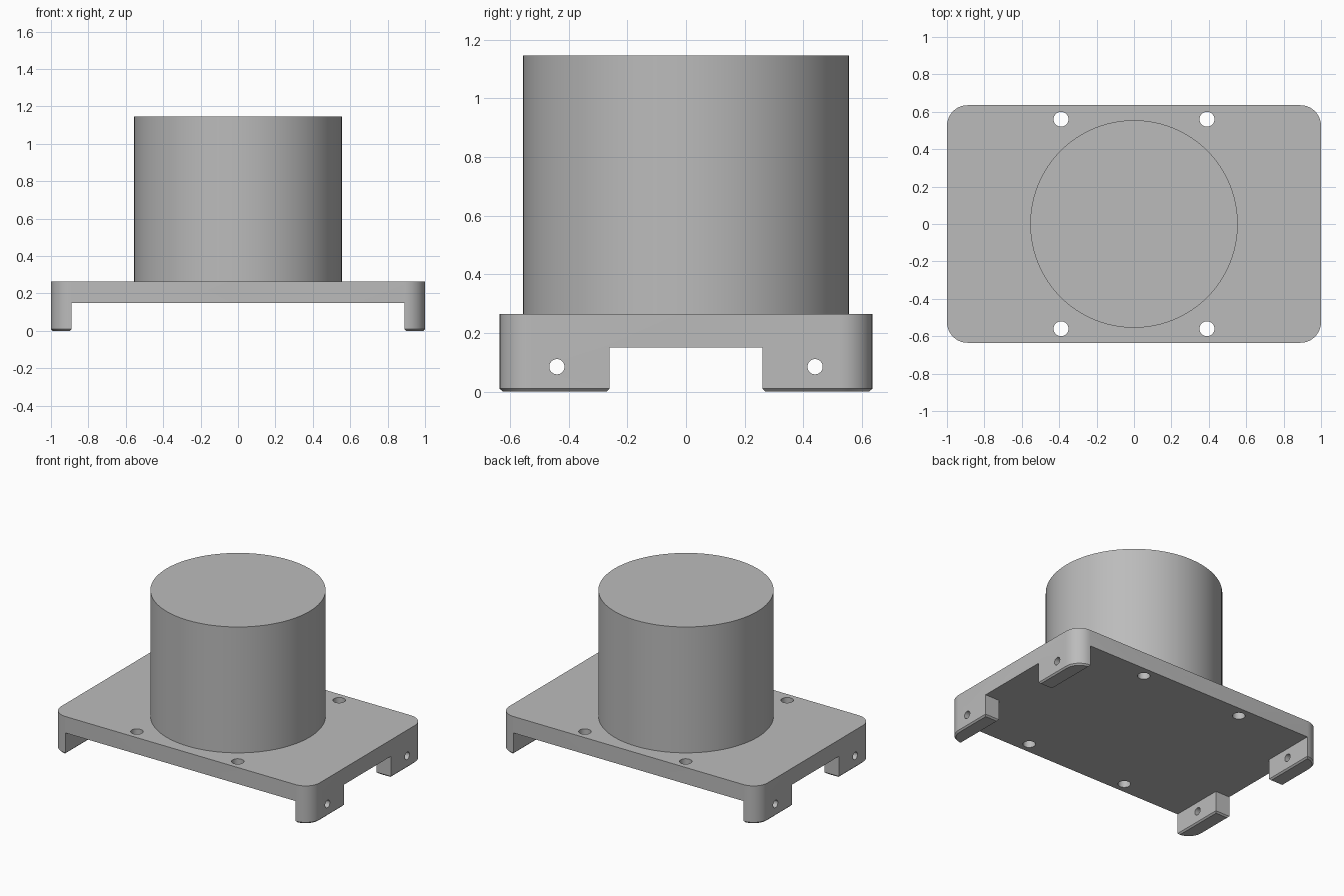
import bpy, bmesh, math
from mathutils import Matrix

if "Cube" in bpy.data.objects:
    bpy.data.objects.remove(bpy.data.objects["Cube"], do_unlink=True)

HALF_X, HALF_Y, TOP, UNDER = 1.0, 0.635, 0.265, 0.15
CORNER, LEG_X, LEG_Y, CHAMFER = 0.11, 0.89, 0.26, 0.01

grey = bpy.data.materials.new("mid grey")
grey.use_nodes = True
grey.diffuse_color = (0.5, 0.5, 0.5, 1)
grey.node_tree.nodes["Principled BSDF"].inputs["Base Color"].default_value = (0.5, 0.5, 0.5, 1)


def add_object(name, bm):
    mesh = bpy.data.meshes.new(name)
    bmesh.ops.recalc_face_normals(bm, faces=bm.faces[:])
    bm.to_mesh(mesh)
    bm.free()
    obj = bpy.data.objects.new(name, mesh)
    bpy.context.collection.objects.link(obj)
    mesh.materials.append(grey)
    return obj


def box(name, size, centre):
    bm = bmesh.new()
    bmesh.ops.create_cube(bm, size=1, matrix=Matrix.Translation(centre) @ Matrix.Diagonal((*size, 1)))
    return add_object(name, bm)


def cylinder(name, radius, depth, centre, axis="Z", sides=32):
    turn = Matrix.Rotation(math.pi / 2, 4, "Y") if axis == "X" else Matrix()
    bm = bmesh.new()
    bmesh.ops.create_cone(bm, cap_ends=True, segments=sides, radius1=radius, radius2=radius,
                          depth=depth, matrix=Matrix.Translation(centre) @ turn)
    return add_object(name, bm)


def cut(obj, cutters):
    """Subtract the cutters, bake the result and remove them."""
    for cutter in cutters:
        mod = obj.modifiers.new("cut", "BOOLEAN")
        mod.operation, mod.solver, mod.object = "DIFFERENCE", "EXACT", cutter
    bpy.context.view_layer.update()
    evaluated = obj.evaluated_get(bpy.context.evaluated_depsgraph_get())
    result = bpy.data.meshes.new_from_object(evaluated)
    obj.modifiers.clear()
    obj.data = result
    for cutter in cutters:
        bpy.data.objects.remove(cutter, do_unlink=True)


def smooth(obj):
    bpy.ops.object.select_all(action="DESELECT")
    obj.select_set(True)
    bpy.context.view_layer.objects.active = obj
    bpy.ops.object.shade_smooth_by_angle(angle=math.radians(30))


# Base block with rounded corners
bm = bmesh.new()
ring = []
for quarter, (sx, sy) in enumerate([(1, 1), (-1, 1), (-1, -1), (1, -1)]):
    for step in range(11):
        a = (quarter + step / 10) * math.pi / 2
        ring.append(bm.verts.new((sx * (HALF_X - CORNER) + CORNER * math.cos(a),
                                  sy * (HALF_Y - CORNER) + CORNER * math.sin(a), 0)))
outline = bm.faces.new(ring)
extruded = bmesh.ops.extrude_face_region(bm, geom=[outline])["geom"]
bmesh.ops.translate(bm, verts=[v for v in extruded if isinstance(v, bmesh.types.BMVert)], vec=(0, 0, TOP))
base = add_object("base_plate_with_legs", bm)

# Clear the underside, leaving four corner legs
cut(base, [box("clear_length", (2 * LEG_X, 3, 2 * UNDER), (0, 0, 0)),
           box("clear_width", (3, 2 * LEG_Y, 2 * UNDER), (0, 0, 0))])

# Chamfer the feet
bm = bmesh.new()
bm.from_mesh(base.data)
bmesh.ops.remove_doubles(bm, verts=bm.verts[:], dist=0.0001)
feet = [e for e in bm.edges if all(abs(v.co.z) < 0.001 for v in e.verts)
        and any(abs(f.normal.z) < 0.5 for f in e.link_faces)]
bmesh.ops.bevel(bm, geom=feet, offset=CHAMFER, segments=1, affect="EDGES", clamp_overlap=True)
bm.to_mesh(base.data)
bm.free()

# Screw holes through the plate and cross holes through the legs
holes = [cylinder("plate_hole", 0.04, 1, (x, y, TOP)) for x in (-0.39, 0.39) for y in (-0.56, 0.56)]
holes += [cylinder("leg_hole", 0.026, 3, (0, y, 0.085), "X") for y in (-0.44, 0.44)]
cut(base, holes)
smooth(base)

# Round body standing on the plate
BODY_TOP = 1.145
body = cylinder("round_body", 0.555, BODY_TOP - TOP, (0, 0, (BODY_TOP + TOP) / 2), sides=96)
smooth(body)
